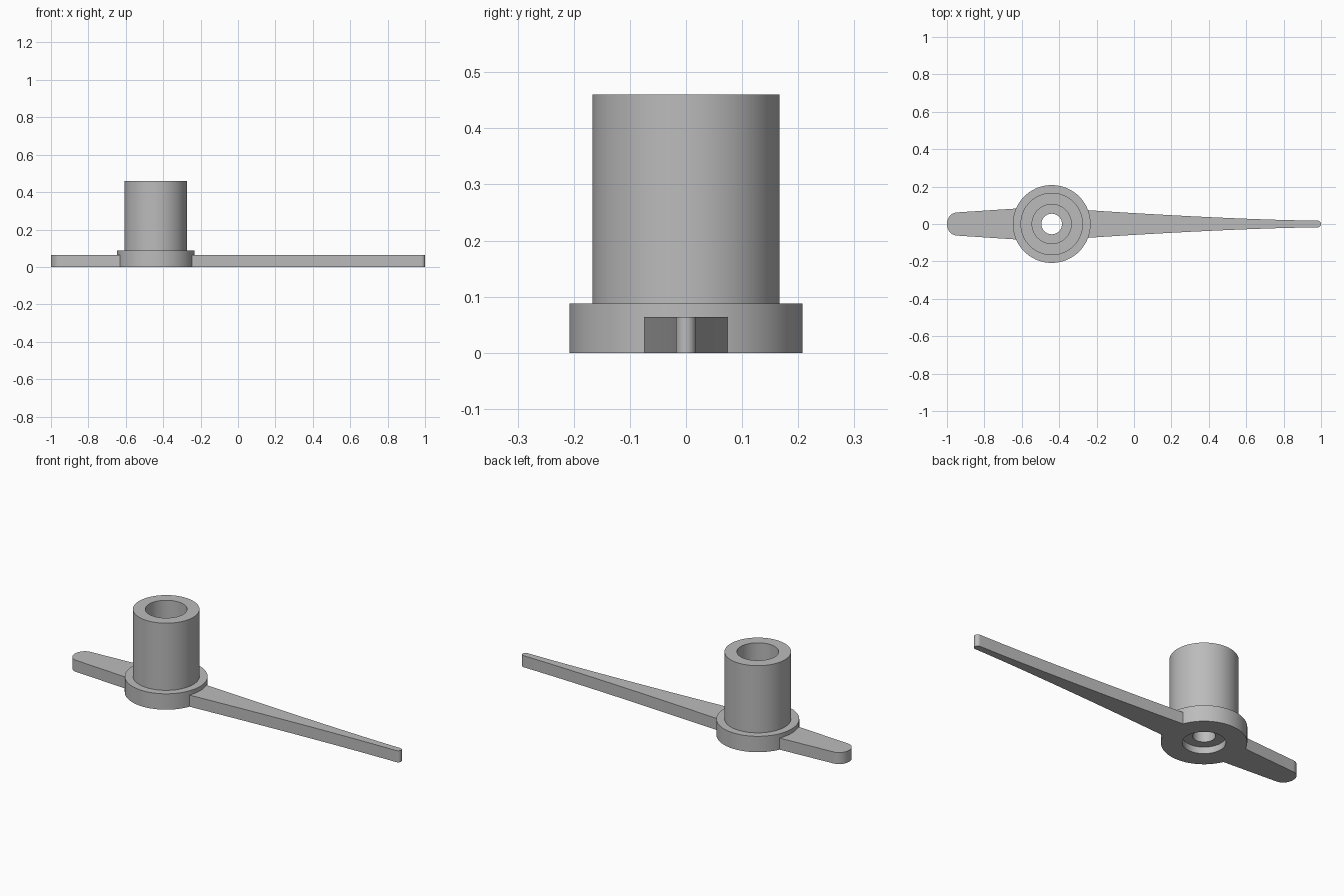
import bpy
import bmesh
import math

if "Cube" in bpy.data.objects:
    bpy.data.objects.remove(bpy.data.objects["Cube"], do_unlink=True)

HUB_X = -0.44
ARM_HEIGHT = 0.064

grey = bpy.data.materials.new("plain grey")
grey.use_nodes = True
grey.diffuse_color = (0.5, 0.5, 0.5, 1)
grey.node_tree.nodes["Principled BSDF"].inputs["Base Color"].default_value = (0.5, 0.5, 0.5, 1)


def finish(name, bm):
    bmesh.ops.recalc_face_normals(bm, faces=bm.faces)
    mesh = bpy.data.meshes.new(name)
    bm.to_mesh(mesh)
    bm.free()
    mesh.materials.append(grey)
    obj = bpy.data.objects.new(name, mesh)
    bpy.context.collection.objects.link(obj)
    bpy.ops.object.select_all(action="DESELECT")
    obj.select_set(True)
    bpy.context.view_layer.objects.active = obj
    bpy.ops.object.shade_smooth_by_angle(angle=math.radians(30))
    return obj


def lathe(name, profile, steps=72):
    bm = bmesh.new()
    rings = []
    for i in range(steps):
        a = math.tau * i / steps
        rings.append([bm.verts.new((r * math.cos(a), r * math.sin(a), z)) for r, z in profile])
    for i, ring in enumerate(rings):
        after = rings[(i + 1) % steps]
        for j in range(len(profile)):
            k = (j + 1) % len(profile)
            bm.faces.new((ring[j], after[j], after[k], ring[k]))
    obj = finish(name, bm)
    obj.location.x = HUB_X
    return obj


def arm(name, edge, tip_x, steps=16):
    """Flat arm: half-width points from hub to tip, mirrored, with a round end."""
    end_x, radius = edge[-1]
    reach = tip_x - end_x
    side = list(edge)
    for i in range(1, steps):
        a = math.pi / 2 * i / steps
        side.append((end_x + reach * math.sin(a), radius * math.cos(a)))
    outline = side + [(tip_x, 0)] + [(x, -y) for x, y in reversed(side)]
    bm = bmesh.new()
    base = bm.faces.new([bm.verts.new((x, y, 0)) for x, y in outline])
    top = bmesh.ops.extrude_face_region(bm, geom=[base])["geom"]
    bmesh.ops.translate(bm, vec=(0, 0, ARM_HEIGHT),
                        verts=[v for v in top if isinstance(v, bmesh.types.BMVert)])
    return finish(name, bm)


# Flanged hub with a bore from each end and a narrow hole through the web
lathe("hub", [(0.105, 0), (0.208, 0), (0.208, 0.088), (0.167, 0.088), (0.167, 0.46),
              (0.105, 0.46), (0.105, 0.09), (0.055, 0.09), (0.055, 0.036), (0.105, 0.036)])

# Long arm, gently curved taper
long_edge = []
for i in range(17):
    t = i / 16
    long_edge.append((-0.25 + 1.23 * t, 0.018 + 0.056 * (1 - t) ** 1.45))
arm("long_arm", long_edge, 1.0)

# Short counterweight arm, straight taper
arm("short_arm", [(-0.625, 0.083), (-0.945, 0.062)], -1.0)
